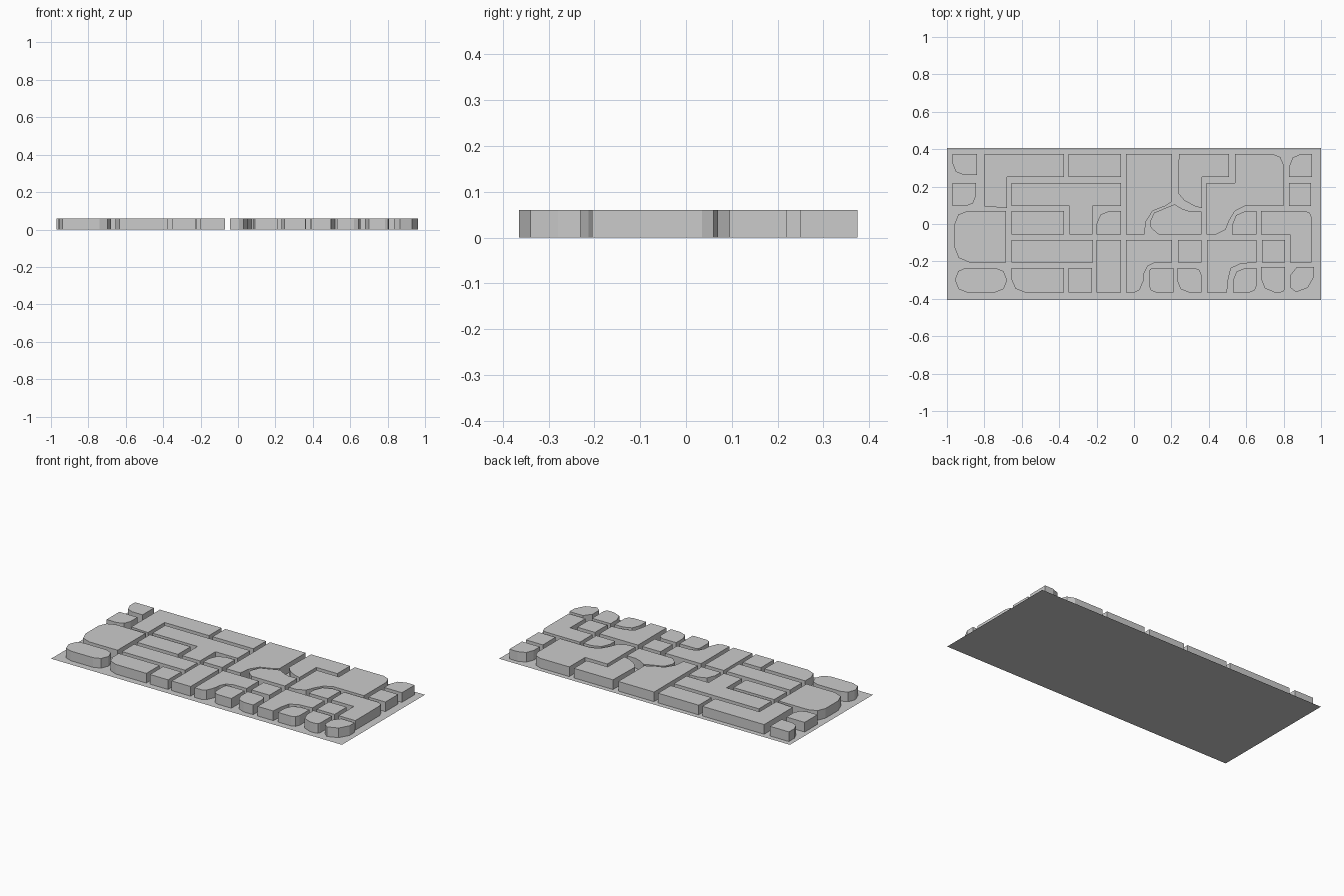
import bpy, bmesh
from mathutils import Vector

if "Cube" in bpy.data.objects:
    bpy.data.objects.remove(bpy.data.objects["Cube"])

H = 0.06  # block height

# Shared street-grid lines
A, B, C, D = 0.375, 0.25, 0.22, 0.095        # upper rows
E, F, G, I = 0.07, -0.055, -0.085, -0.205    # middle rows
J, K = -0.235, -0.365                        # bottom row


def make_object(name, bm):
    bmesh.ops.recalc_face_normals(bm, faces=bm.faces)
    mesh = bpy.data.meshes.new(name)
    bm.to_mesh(mesh)
    bm.free()
    obj = bpy.data.objects.new(name, mesh)
    bpy.context.collection.objects.link(obj)
    return obj


def outline(corners):
    """Corners are (x, y) or (x, y, r); r facets the corner with three points."""
    pts = []
    n = len(corners)
    for i, c in enumerate(corners):
        p = Vector(c[:2])
        if len(c) == 2:
            pts.append(p)
            continue
        a = (Vector(corners[i - 1][:2]) - p).normalized() * c[2]
        b = (Vector(corners[(i + 1) % n][:2]) - p).normalized() * c[2]
        pts += [p + a, p + (a + b) * 0.29, p + b]
    return pts


def block(name, *corners):
    """Straight-sided block standing on the base."""
    bm = bmesh.new()
    pts = outline(corners)
    low = [bm.verts.new((p.x, p.y, 0)) for p in pts]
    top = [bm.verts.new((p.x, p.y, H)) for p in pts]
    bm.faces.new(low[::-1])
    bm.faces.new(top)
    for i in range(len(pts)):
        j = (i + 1) % len(pts)
        bm.faces.new((low[i], low[j], top[j], top[i]))
    return make_object(name, bm)


def rect(name, x0, x1, y1, y0, nw=0, ne=0, se=0, sw=0):
    """Rectangular block with optional facetted corners."""
    raw = [(x0, y1, nw), (x1, y1, ne), (x1, y0, se), (x0, y0, sw)]
    return block(name, *[c if c[2] else c[:2] for c in raw])


# Base sheet
bm = bmesh.new()
bm.faces.new([bm.verts.new((x, y, 0)) for x, y in
              ((-1, -0.407), (1, -0.407), (1, 0.407), (-1, 0.407))])
make_object("base_sheet", bm)

# Plain rectangular blocks
for i, r in enumerate([(-0.35, -0.07, A, B), (0.83, 0.947, C, D), (-0.655, -0.375, E, F),
                       (-0.655, -0.22, G, I), (-0.20, -0.07, G, K), (0.235, 0.36, G, I),
                       (0.685, 0.807, G, I), (-0.35, -0.225, J, K)]):
    rect(f"plain_block_{i + 1}", *r)

# Rectangular blocks with rounded corners
rect("upper_left_block", -0.97, -0.84, A, 0.262, sw=0.06)
rect("left_small_block", -0.97, -0.845, C, D, se=0.055)
rect("upper_right_block", 0.83, 0.952, A, B, nw=0.065)
rect("left_large_block", -0.96, -0.685, E, I, nw=0.07, sw=0.08)
rect("lower_left_block", -0.955, -0.68, J, K, 0.055, 0.06, 0.06, 0.06)
rect("lower_long_block", -0.655, -0.375, J, K, sw=0.07)
rect("middle_round_block", -0.20, -0.07, E, F, nw=0.07)
rect("right_round_block", 0.525, 0.655, E, F, nw=0.075)
rect("bottom_block_1", 0.08, 0.21, J, K, nw=0.02, sw=0.035)
rect("bottom_block_2", 0.232, 0.36, J, K, ne=0.035, sw=0.06)
rect("bottom_block_3", 0.53, 0.655, J, K, nw=0.065, se=0.035)
rect("bottom_block_4", 0.68, 0.807, -0.23, K, se=0.02, sw=0.07)
block("lower_right_block", (0.87, -0.23), (0.963, -0.23), (0.963, -0.28), (0.93, -0.34),
      (0.867, K), (0.835, -0.34), (0.835, -0.275))

# L, T and hook shaped blocks
block("left_corner_block", (-0.80, A), (-0.375, A), (-0.375, B), (-0.68, B),
      (-0.68, 0.085), (-0.80, D))
block("tee_block", (-0.655, C), (-0.07, C), (-0.07, D), (-0.222, D), (-0.222, F),
      (-0.345, F), (-0.345, D), (-0.655, D))
block("right_hook_block", (0.68, E), (0.95, E, 0.035), (0.95, I), (0.835, I),
      (0.835, F), (0.68, F))

# Large blocks following the curved lanes
block("upper_middle_block", (-0.043, A), (0.203, A), (0.203, 0.12), (0.165, D),
      (0.10, E), (0.065, 0.015), (0.055, F), (-0.043, F))
block("upper_centre_block", (0.24, A), (0.508, A), (0.508, B), (0.363, B),
      (0.363, 0.085), (0.325, D), (0.27, 0.125), (0.235, 0.165))
block("upper_curved_block", (0.54, A), (0.80, A, 0.06), (0.80, D), (0.59, D),
      (0.54, E), (0.51, 0.02), (0.49, -0.03), (0.44, F), (0.387, F), (0.387, C), (0.54, C))
block("island_block", (0.155, 0.08), (0.217, 0.105), (0.26, 0.08), (0.30, 0.067),
      (0.36, 0.067), (0.36, F), (0.13, F), (0.09, -0.02), (0.085, 0.01), (0.107, 0.06))
block("lower_middle_block", (-0.043, G), (0.203, G), (0.203, I), (0.11, -0.207),
      (0.073, -0.225), (0.055, -0.26), (0.05, -0.305), (0.03, -0.352), (0.005, K), (-0.043, K))
block("lower_centre_block", (0.39, G), (0.655, G), (0.655, I), (0.57, -0.213),
      (0.518, -0.237), (0.503, -0.30), (0.497, K), (0.39, K))
